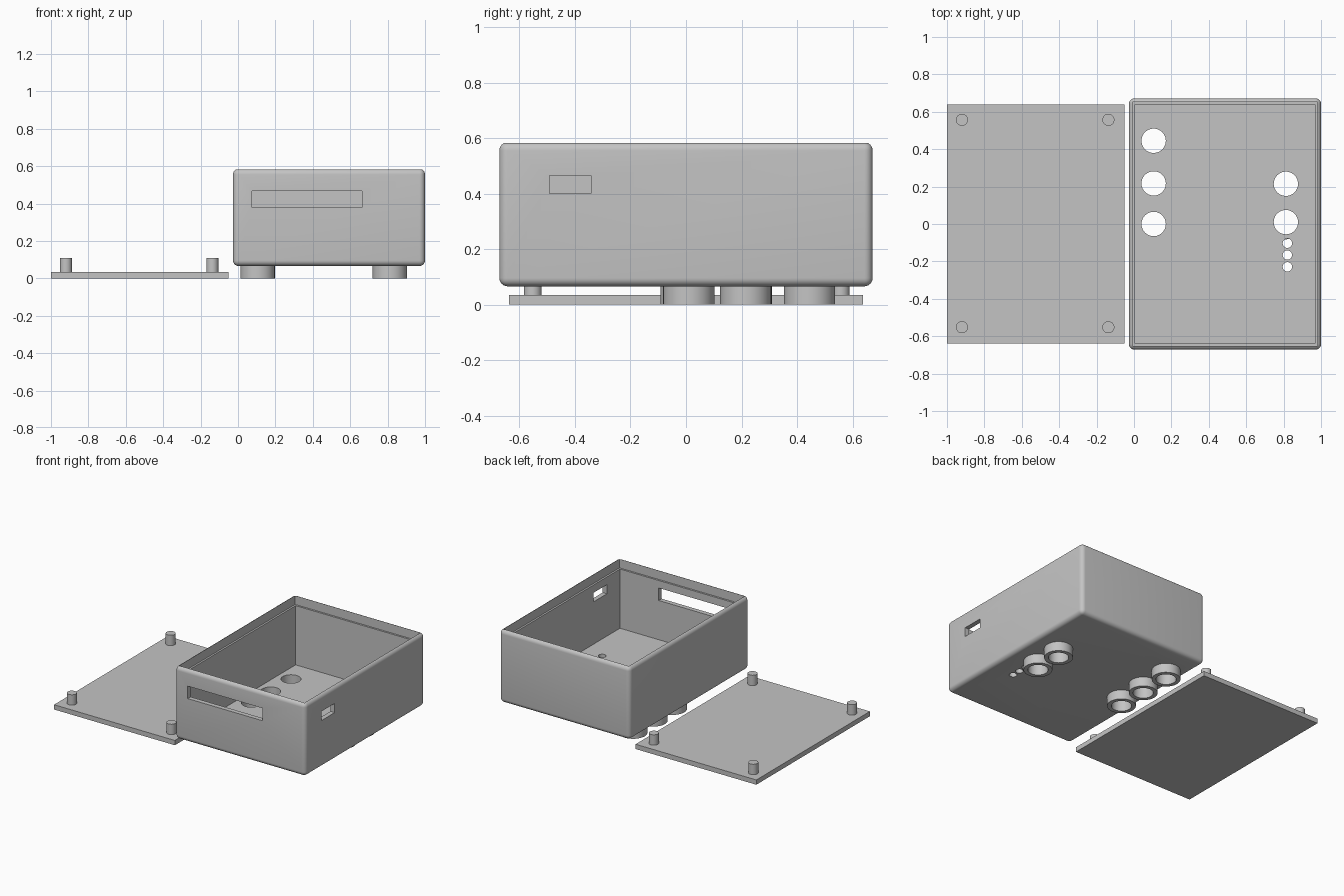
import bpy
import bmesh
from mathutils import Matrix, Vector

if "Cube" in bpy.data.objects:
    bpy.data.objects.remove(bpy.data.objects["Cube"], do_unlink=True)

grey = bpy.data.materials.new("plain grey")
grey.use_nodes = True
grey.diffuse_color = (0.55, 0.55, 0.55, 1)
grey.node_tree.nodes["Principled BSDF"].inputs["Base Color"].default_value = (0.55, 0.55, 0.55, 1)


def finish(name, bm):
    mesh = bpy.data.meshes.new(name)
    bm.to_mesh(mesh)
    bm.free()
    mesh.materials.append(grey)
    obj = bpy.data.objects.new(name, mesh)
    bpy.context.collection.objects.link(obj)
    return obj


def box(name, low, high, bevel=0):
    low, high = Vector(low), Vector(high)
    bm = bmesh.new()
    bmesh.ops.create_cube(bm, size=1, matrix=Matrix.Translation((low + high) / 2)
                          @ Matrix.Diagonal((*(high - low), 1)))
    if bevel:
        bmesh.ops.bevel(bm, geom=bm.edges[:], offset=bevel, segments=6,
                        profile=0.5, affect='EDGES')
    return finish(name, bm)


def cylinder(name, x, y, radius, z0, z1):
    bm = bmesh.new()
    bmesh.ops.create_cone(bm, cap_ends=True, segments=48, radius1=radius, radius2=radius,
                          depth=z1 - z0, matrix=Matrix.Translation((x, y, (z0 + z1) / 2)))
    return finish(name, bm)


def cut(target, cutter):
    mod = target.modifiers.new("cut", 'BOOLEAN')
    mod.operation = 'DIFFERENCE'
    mod.solver = 'EXACT'
    mod.object = cutter
    bpy.context.view_layer.objects.active = target
    bpy.ops.object.modifier_apply(modifier=mod.name)


def discard(cutter):
    bpy.data.objects.remove(cutter, do_unlink=True)


def smooth(obj):
    bpy.ops.object.select_all(action='DESELECT')
    obj.select_set(True)
    bpy.context.view_layer.objects.active = obj
    bpy.ops.object.shade_smooth_by_angle(angle=0.6)


# Rounded case, open at the top
LEFT, RIGHT, DEPTH, BASE, TOP = -0.027, 1.0, 0.672, 0.066, 0.585
case = box("case", (LEFT, -DEPTH, BASE), (RIGHT, DEPTH, TOP), bevel=0.03)


def opening(name, inset, z):
    return box(name, (LEFT + inset, -DEPTH + inset, z),
               (RIGHT - inset, DEPTH - inset, TOP + 0.1))


# Cavity, stepped lid recess, front slot and side slot
for cutter in (opening("cavity_cutter", 0.033, BASE + 0.033),
               opening("recess_cutter", 0.02, TOP - 0.065),
               box("front_slot_cutter", (0.075, -0.8, 0.378), (0.662, -0.6, 0.467)),
               box("side_slot_cutter", (0.9, -0.492, 0.4), (1.1, -0.342, 0.465))):
    cut(case, cutter)
    discard(cutter)

# Collars under the case, drilled right through the floor
for x, y in ((0.105, 0.445), (0.105, 0.217), (0.105, 0), (0.812, 0.215), (0.812, 0.01)):
    collar = cylinder("collar", x, y, 0.092, 0, BASE + 0.002)
    drill = cylinder("drill", x, y, 0.065, -0.1, 0.2)
    cut(case, drill)
    cut(collar, drill)
    discard(drill)
    smooth(collar)

# Three small indicator holes
for y in (-0.103, -0.166, -0.229):
    drill = cylinder("drill", 0.82, y, 0.025, -0.1, 0.2)
    cut(case, drill)
    discard(drill)
smooth(case)

# Separate lid with a peg near each corner
box("lid", (-1, -0.638, 0), (-0.05, 0.638, 0.034))
for x in (-0.92, -0.137):
    for y in (-0.552, 0.557):
        smooth(cylinder("lid_peg", x, y, 0.032, 0.03, 0.108))
